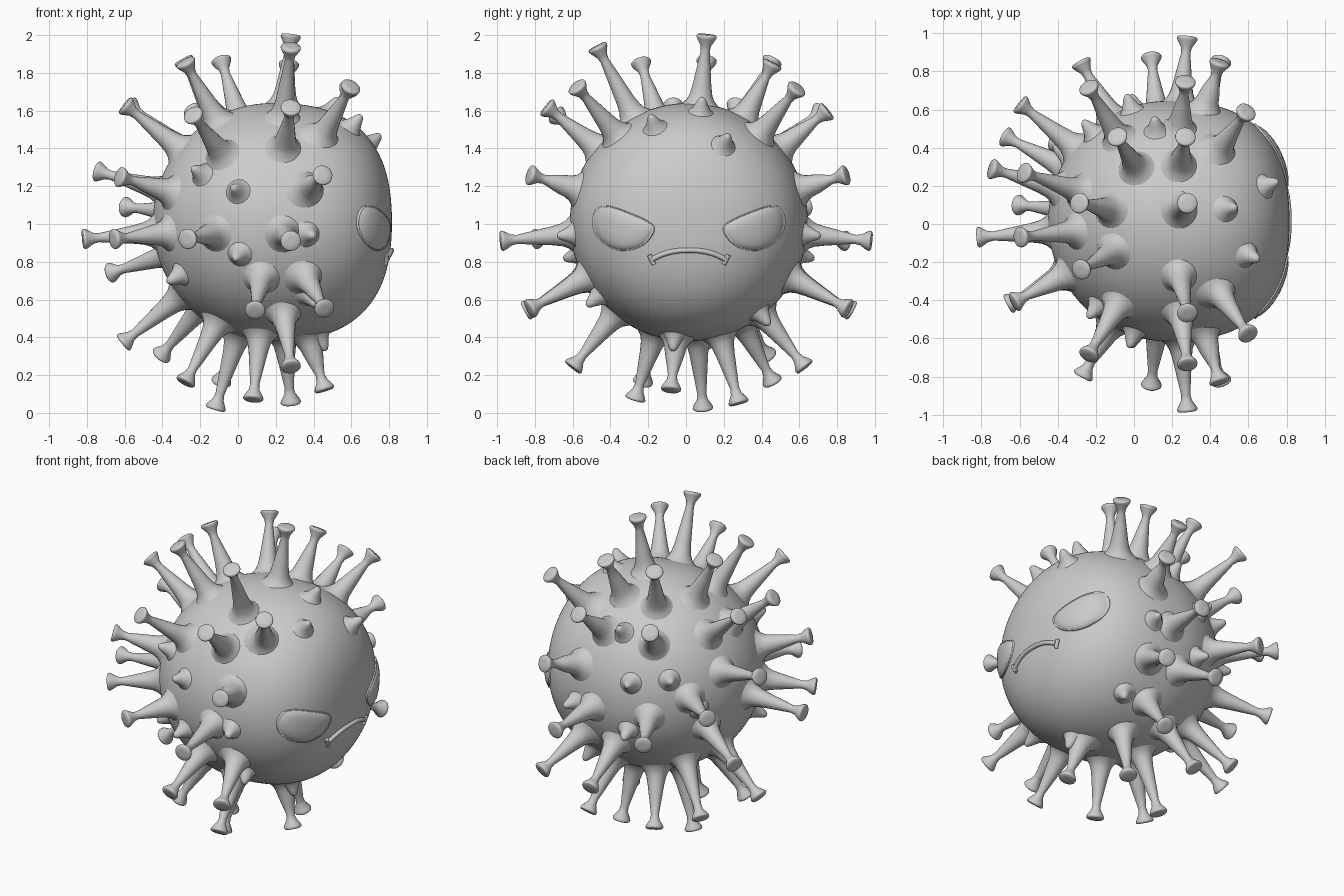
import bpy, bmesh, math
from mathutils import Vector

if "Cube" in bpy.data.objects:
    bpy.data.objects.remove(bpy.data.objects["Cube"])

C = Vector((0.18, 0.015, 1.01))


def body_radius(d):
    # sphere that bulges around the face (+x) so the front is flatter
    if d.x <= 0:
        return 0.63
    return 0.635 + 0.045 * (2 * d.x * math.sqrt(max(0, 1 - d.x * d.x))) ** 2 - 0.005 * (1 - d.x)


def face_point(y, z, off=0.0):
    # point on the face side of the body at the given y, z
    dy, dz = y - C.y, z - C.z
    x = 0.6
    for _ in range(25):
        r = body_radius(Vector((x, dy, dz)).normalized())
        x = math.sqrt(max(0.001, r * r - dy * dy - dz * dz))
    v = Vector((x, dy, dz))
    return C + v + v.normalized() * off


def make_object(name, bm):
    bmesh.ops.recalc_face_normals(bm, faces=bm.faces)
    me = bpy.data.meshes.new(name)
    bm.to_mesh(me)
    bm.free()
    for p in me.polygons:
        p.use_smooth = True
    ob = bpy.data.objects.new(name, me)
    bpy.context.collection.objects.link(ob)
    return ob


def lathe(name, direction, profile, n=20):
    # revolve (distance, radius) pairs around an axis through the body centre
    q = direction.to_track_quat('Z', 'Y')
    bm = bmesh.new()
    rings = []
    for h, r in profile:
        rings.append([bm.verts.new(C + q @ Vector((r * math.cos(2 * math.pi * i / n),
                                                   r * math.sin(2 * math.pi * i / n), h)))
                      for i in range(n)])
    for a, b in zip(rings, rings[1:]):
        for i in range(n):
            bm.faces.new((a[i], a[(i + 1) % n], b[(i + 1) % n], b[i]))
    bm.faces.new(rings[-1])
    return make_object(name, bm)


# body
bm = bmesh.new()
bmesh.ops.create_icosphere(bm, subdivisions=6, radius=1)
for v in bm.verts:
    d = v.co.normalized()
    v.co = C + d * body_radius(d)
make_object("body", bm)

# long spikes with flared tips, given by tip position
tips = [
    (.28, .11, 2.0), (.28, -.47, 1.94), (.28, -.74, 1.62), (.28, -.98, .91), (.45, -.83, 1.26),
    (.60, -.58, 1.73), (.59, .59, 1.72), (.45, .85, 1.26), (.28, .98, .91), (.27, .75, 1.6),
    (.27, .46, 1.85), (-.09, .46, 1.87), (-.29, .11, 1.87), (-.28, -.24, 1.86), (-.24, -.69, 1.58),
    (-.27, -.8, .92), (.09, -.85, .54), (-.24, .72, 1.6), (-.28, .85, .91), (.09, .88, .54),
    (-.6, .63, 1.09), (-.68, .46, .74), (-.75, .29, 1.28), (-.58, .27, 1.63), (-.82, -.07, .92),
    (-.6, -.07, 1.63), (-.63, -.41, 1.25), (-.66, -.42, .92), (.46, -.83, .55), (.46, .86, .55),
    (.28, -.6, .24), (.28, .63, .24), (.08, -.27, .07), (.46, -.08, .12), (.28, .28, .05),
    (-.12, .09, .02), (-.09, .46, .16), (-.28, -.23, .16), (-.41, .43, .3), (-.61, .1, .37),
]
for t in tips:
    v = Vector(t) - C
    L, d = v.length, v.normalized()
    R = body_radius(d)
    M = L - 0.085
    lathe("spike", d, [
        (R - .03, .125), (R - .005, .095), (R + .02, .073), (R + .05, .06), (R + .1, .05),
        ((R + .1 + M) / 2, .037), (M, .024), (L - .055, .029), (L - .02, .05), (L - .01, .054),
        (L - .003, .053), (L + .002, .047), (L + .003, .02)])

# short pimples between the spikes, given by direction
bumps = [Vector(p) - C for p in [
    (.69, .20, 1.42), (.50, .08, 1.61), (.59, -.16, 1.5), (.11, .54, 1.46),
    (-.03, .65, 1.17), (-.25, .52, 1.2), (-.41, .4, .98)]]
for x, z in [(-.01, .82), (-.02, 1.19), (-.23, 1.29), (.39, .94), (-.36, .70)]:
    dx, dz = x - C.x, z - C.z
    bumps.append(Vector((dx, -math.sqrt(.49 - dx * dx - dz * dz), dz)))
for x, z in [(-.01, .82), (.39, .94)]:
    dx, dz = x - C.x, z - C.z
    bumps.append(Vector((dx, math.sqrt(.49 - dx * dx - dz * dz), dz)))
for y, z in [(-.46, .62), (-.06, .41), (.39, .53)]:
    bumps.append(face_point(y, z) - C)
for v in bumps:
    d = v.normalized()
    R = body_radius(d)
    lathe("pimple", d, [(R - .02, .085), (R, .062), (R + .02, .046), (R + .05, .032),
                        (R + .075, .021), (R + .086, .012), (R + .089, .004)])

# angry eyes: smooth closed outline projected on the face, with a rim groove
outline = [(.185, .975), (.22, 1.015), (.32, 1.06), (.42, 1.093), (.475, 1.085), (.503, 1.03),
           (.495, .96), (.45, .90), (.37, .863), (.28, .872), (.215, .915)]


def closed_spline(pts, steps=6):
    out, n = [], len(pts)
    for i in range(n):
        p = [Vector(pts[(i + k - 1) % n]) for k in range(4)]
        for s in range(steps):
            t = s / steps
            out.append(.5 * (2 * p[1] + (p[2] - p[0]) * t + (2 * p[0] - 5 * p[1] + 4 * p[2] - p[3]) * t * t
                             + (3 * p[1] - p[0] - 3 * p[2] + p[3]) * t ** 3))
    return out


mid = Vector((.35, .97))
loop = closed_spline(outline)
for side, name in ((1, "eye_a"), (-1, "eye_b")):
    bm = bmesh.new()
    rings = []
    for s, off in [(1.04, -.01), (1.02, .006), (1.0, .010), (.97, .004), (.95, .006),
                   (.88, .013), (.7, .019), (.45, .022), (.2, .023)]:
        ring = []
        for p in loop:
            q = mid + (p - mid) * s
            ring.append(bm.verts.new(face_point(C.y + side * q.x, q.y, off)))
        rings.append(ring)
    n = len(loop)
    for a, b in zip(rings, rings[1:]):
        for i in range(n):
            bm.faces.new((a[i], a[(i + 1) % n], b[(i + 1) % n], b[i]))
    bm.faces.new(rings[-1])
    make_object(name, bm)


# frowning mouth: tube along the face plus two corner creases
def face_tube(name, pts, radius):
    cu = bpy.data.curves.new(name, 'CURVE')
    cu.dimensions = '3D'
    cu.bevel_depth = radius
    cu.bevel_resolution = 3
    cu.use_fill_caps = True
    sp = cu.splines.new('POLY')
    sp.points.add(len(pts) - 1)
    for sp_pt, (y, z) in zip(sp.points, pts):
        sp_pt.co = (*face_point(C.y + y, z, .006), 1)
    sp.use_smooth = True
    bpy.context.collection.objects.link(bpy.data.objects.new(name, cu))


face_tube("mouth", [(.19 * k / 12, .862 - .047 * abs(k / 12) ** 2.4) for k in range(-12, 13)], .014)
for side in (1, -1):
    face_tube("mouth_corner", [(side * .208, .838), (side * .197, .815), (side * .183, .788)], .012)
